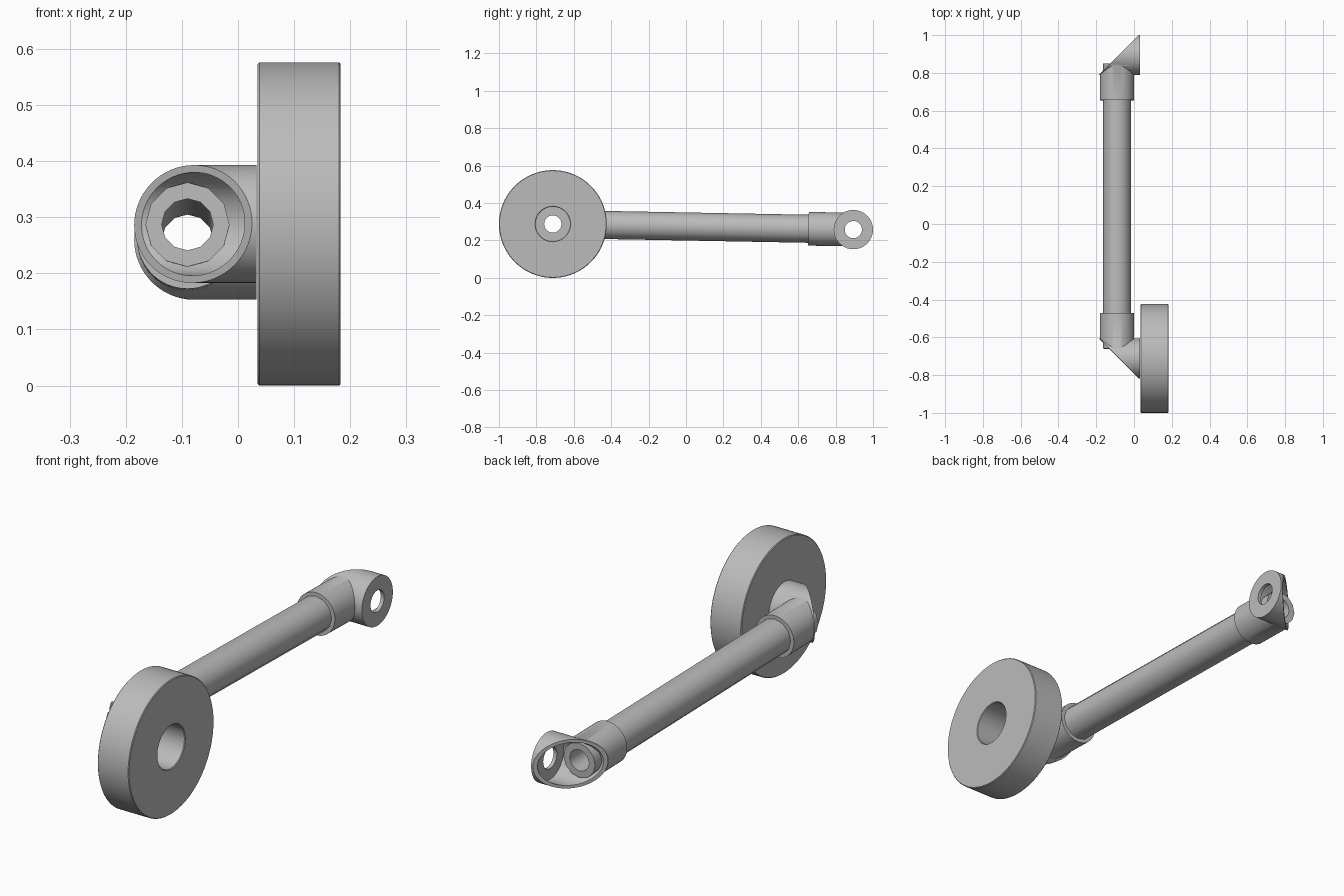
import bpy
from math import pi, asin, radians, sqrt
from mathutils import Matrix

old = bpy.data.objects.get("Cube")
if old:
    bpy.data.objects.remove(old, do_unlink=True)

GREY = (0.5, 0.5, 0.5, 1)
grey = bpy.data.materials.new("plain_grey")
grey.use_nodes = True
grey.diffuse_color = GREY
grey.node_tree.nodes["Principled BSDF"].inputs["Base Color"].default_value = GREY

SPAN = 1.607      # distance between the two joint axes
DROP = 0.03       # height lost along the arm
ARM_X = -0.09     # sideways position of the arm
WHEEL_R = 0.288
TURN = {"X": (0, pi / 2, 0), "Y": (pi / 2, 0, 0)}


def rod(axis, radius, start, end, x=0, y=0, sides=64):
    """Cylinder along X or Y between two stations."""
    mid = (start + end) / 2
    place = (mid, y, 0) if axis == "X" else (x, mid, 0)
    bpy.ops.mesh.primitive_cylinder_add(vertices=sides, radius=radius,
                                        depth=abs(end - start),
                                        location=place, rotation=TURN[axis])
    return bpy.context.object


def apply(ob, mod):
    bpy.context.view_layer.objects.active = ob
    bpy.ops.object.modifier_apply(modifier=mod.name)


def combine(ob, other, operation="DIFFERENCE"):
    mod = ob.modifiers.new("combine", "BOOLEAN")
    mod.operation = operation
    mod.solver = "EXACT"
    mod.object = other
    bpy.context.view_layer.update()
    apply(ob, mod)
    bpy.data.objects.remove(other, do_unlink=True)


def elbow(name, y, s):
    """Hollow mitred elbow; its collar points along s * Y."""
    body = rod("X", 0.105, -0.30, 0.033, y=y)
    body.name = name
    combine(body, rod("Y", 0.09, y + s * 0.01, y + s * 0.24, x=ARM_X), "UNION")
    # open cavity, bolt hole and arm socket
    combine(body, rod("X", 0.092, -0.40, 0.017, y=y))
    combine(body, rod("X", 0.046, -0.05, 0.10, y=y))
    combine(body, rod("Y", 0.07, y, y + s * 0.4, x=ARM_X, sides=48))
    # diagonal mitre cut
    bpy.ops.mesh.primitive_cube_add(
        size=1, location=(-0.08 - 0.5 / sqrt(2), y - s * 0.5 / sqrt(2), 0),
        rotation=(0, 0, pi / 4))
    combine(body, bpy.context.object)
    return body


# thick disc with a central bore
wheel = rod("X", WHEEL_R, 0.035, 0.183, sides=96)
wheel.name = "wheel_disc"
combine(wheel, rod("X", 0.092, -0.1, 0.3))
bevel = wheel.modifiers.new("rim", "BEVEL")
bevel.width = 0.003
bevel.limit_method = "ANGLE"
bevel.angle_limit = radians(40)
apply(wheel, bevel)

# hollow arm tube
tube = rod("Y", 0.075, 0.052, SPAN - 0.045, x=ARM_X, sides=12)
tube.name = "arm_tube"
combine(tube, rod("Y", 0.046, -0.2, SPAN + 0.2, x=ARM_X, sides=12))

parts = [wheel, tube, elbow("front_elbow", 0, 1), elbow("back_elbow", SPAN, -1)]

# tilt the assembly slightly, then stand it on the ground
stand = (Matrix.Translation((0, -1 + WHEEL_R, WHEEL_R))
         @ Matrix.Rotation(-asin(DROP / SPAN), 4, "X"))
bpy.context.view_layer.update()
for part in parts:
    part.matrix_world = stand @ part.matrix_world
    part.data.materials.clear()
    part.data.materials.append(grey)
    bpy.ops.object.select_all(action="DESELECT")
    part.select_set(True)
    bpy.context.view_layer.objects.active = part
    bpy.ops.object.shade_smooth_by_angle(angle=radians(35))
